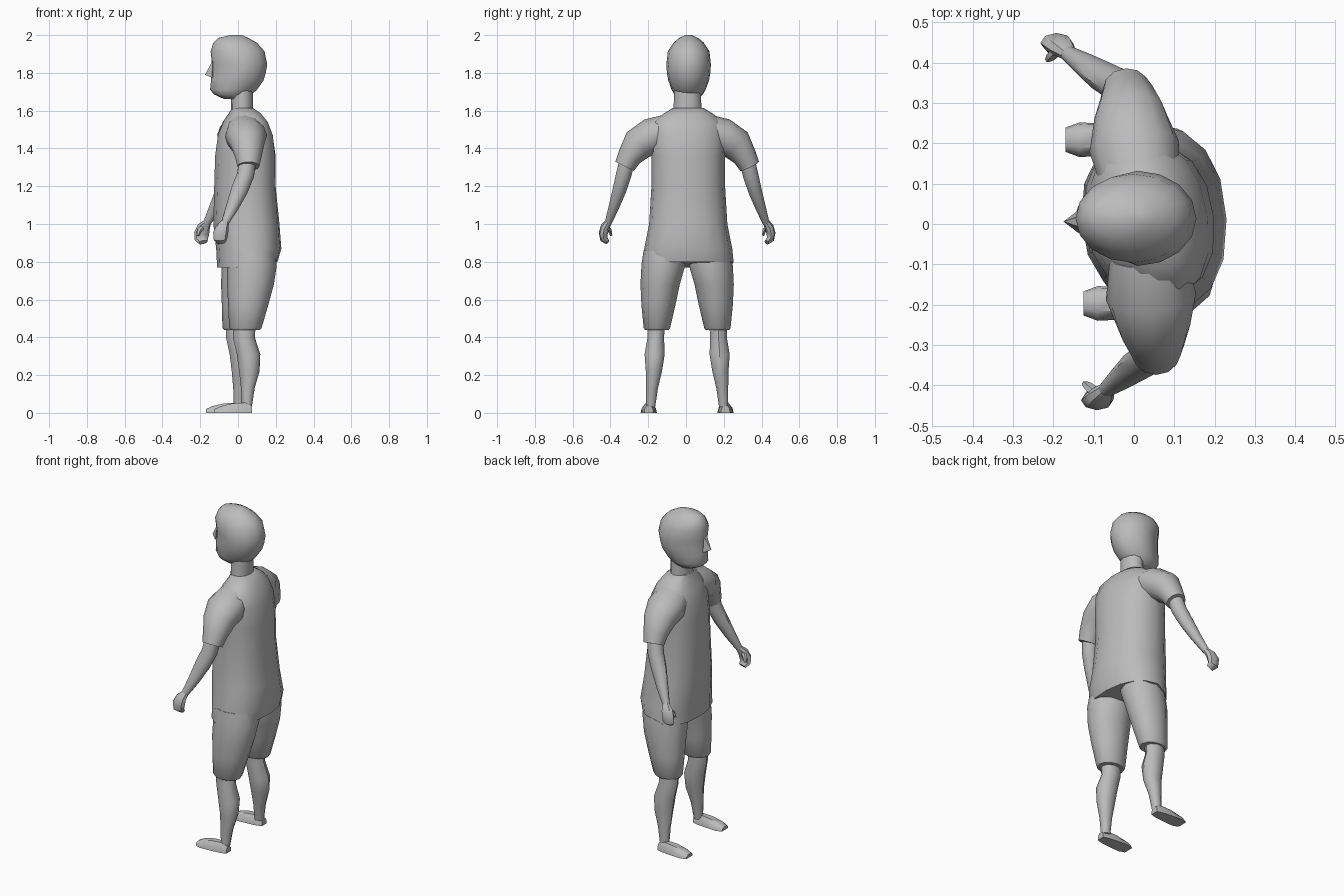
import bpy, bmesh, math
from mathutils import Vector

grey = bpy.data.materials.new("plain_grey")
grey.diffuse_color = (0.5, 0.5, 0.5, 1)


def finish(name, bm, angle=40):
    bmesh.ops.recalc_face_normals(bm, faces=bm.faces[:])
    me = bpy.data.meshes.new(name)
    bm.to_mesh(me)
    bm.free()
    me.materials.append(grey)
    ob = bpy.data.objects.new(name, me)
    bpy.context.collection.objects.link(ob)
    bpy.ops.object.select_all(action='DESELECT')
    ob.select_set(True)
    bpy.context.view_layer.objects.active = ob
    bpy.ops.object.shade_smooth_by_angle(angle=math.radians(angle))
    return ob


def loft(name, rings, angle=40):
    """Skin a list of equal-length point rings and cap both ends."""
    bm = bmesh.new()
    vs = [[bm.verts.new(p) for p in r] for r in rings]
    n = len(vs[0])
    for a, b in zip(vs, vs[1:]):
        for i in range(n):
            j = (i + 1) % n
            bm.faces.new((a[i], a[j], b[j], b[i]))
    bm.faces.new(vs[0])
    bm.faces.new(vs[-1])
    return finish(name, bm, angle)


def oval(c, u, v, ru, rv, n, e=1.0):
    """Oval ring; e below 1 makes it boxier."""
    pts = []
    for i in range(n):
        a = 2 * math.pi * i / n
        ca, sa = math.cos(a), math.sin(a)
        pts.append(Vector(c) + u * math.copysign(abs(ca) ** e, ca) * ru
                   + v * math.copysign(abs(sa) ** e, sa) * rv)
    return pts


X, Y, Z = Vector((1, 0, 0)), Vector((0, 1, 0)), Vector((0, 0, 1))


def side_point(s, x, y, z):
    """Mirror a limb point; the +y side is swung a little forward (-x)."""
    if s > 0:
        return Vector((x - 0.23 * y, y + 0.012, z))
    return Vector((x, -y, z))


def limb(name, s, rows, n=10, flat=False):
    """rows: x, y, z, radius along x, radius across."""
    pts = [side_point(s, *r[:3]) for r in rows]
    rings = []
    for i, (p, r) in enumerate(zip(pts, rows)):
        t = pts[min(i + 1, len(pts) - 1)] - pts[max(i - 1, 0)]
        t = -Z if flat else t.normalized()
        u = (X - t * X.dot(t)).normalized()
        rings.append(oval(p, u, t.cross(u), r[3], r[4], n))
    return loft(name, rings)


# Shirt body: z, front x, back x, half width, shear of the twist
shirt = [(0.80, -0.11, 0.21, 0.240, 0.04), (0.87, -0.115, 0.23, 0.233, 0.04),
         (1.00, -0.13, 0.22, 0.207, 0.05), (1.20, -0.125, 0.20, 0.195, 0.07),
         (1.36, -0.12, 0.20, 0.195, 0.09), (1.47, -0.105, 0.185, 0.20, 0.12),
         (1.54, -0.075, 0.155, 0.185, 0.15), (1.585, -0.045, 0.12, 0.13, 0.15),
         (1.615, -0.03, 0.08, 0.08, 0.1)]
rings = []
for z, f, b, w, sh in shirt:
    r = oval(((f + b) / 2, 0.012, z), X, Y, (b - f) / 2, w, 16, 0.88)
    for p in r:
        p.x -= sh * p.y
        if z < 0.81 and p.x < 0:          # front hem dips slightly
            p.z -= 0.03
    rings.append(r)
loft("shirt_body", rings)

# Neck
loft("neck", [oval((0.022, 0.008, z), X, Y, 0.058, w, 12)
              for z, w in ((1.57, 0.078), (1.65, 0.072), (1.74, 0.07))])

# Head: z, front x, back x, half width
head = [(1.662, -0.075, 0.03, 0.045), (1.685, -0.125, 0.07, 0.075),
        (1.71, -0.148, 0.10, 0.090), (1.76, -0.143, 0.135, 0.108),
        (1.80, -0.140, 0.147, 0.115), (1.845, -0.138, 0.155, 0.118),
        (1.915, -0.145, 0.14, 0.110), (1.96, -0.13, 0.10, 0.080),
        (1.985, -0.105, 0.055, 0.050), (2.0, -0.04, 0.02, 0.018)]
rings = []
for z, f, b, w in head:
    r = oval(((f + b) / 2, 0.014, z), X, Y, (b - f) / 2, w, 16)
    for p in r:                            # face sits inside the hairline
        if p.x < -0.04 and 1.7 < z < 1.9:
            p.y = 0.014 + (p.y - 0.014) * 0.87
    rings.append(r)
loft("head", rings, 35)

# Nose
bm = bmesh.new()
pts = [(-0.134, -0.008, 1.865), (-0.134, 0.02, 1.865), (-0.175, 0.006, 1.79),
       (-0.138, -0.022, 1.775), (-0.138, 0.034, 1.775), (-0.11, 0.006, 1.80)]
for p in pts:
    bm.verts.new(p)
bmesh.ops.convex_hull(bm, input=bm.verts[:])
finish("nose", bm, 50)

for s, side in ((-1, "right"), (1, "left")):
    # Sleeve
    limb(side + "_sleeve", s, [
        (0.035, 0.08, 1.50, 0.095, 0.085), (0.042, 0.18, 1.465, 0.112, 0.097),
        (0.05, 0.255, 1.42, 0.090, 0.088), (0.055, 0.30, 1.355, 0.070, 0.064),
        (0.055, 0.325, 1.305, 0.058, 0.055)], 12)
    # Arm
    limb(side + "_arm", s, [
        (0.052, 0.31, 1.34, 0.045, 0.044), (0.04, 0.33, 1.26, 0.046, 0.043),
        (0.008, 0.352, 1.18, 0.045, 0.038), (-0.03, 0.382, 1.09, 0.034, 0.029),
        (-0.07, 0.412, 1.005, 0.020, 0.019)], 10)
    # Curled hand and thumb
    limb(side + "_hand", s, [
        (-0.066, 0.410, 1.012, 0.020, 0.018), (-0.082, 0.428, 0.985, 0.034, 0.024),
        (-0.092, 0.438, 0.950, 0.040, 0.024), (-0.094, 0.435, 0.920, 0.036, 0.020),
        (-0.090, 0.415, 0.903, 0.026, 0.013)], 8)
    limb(side + "_thumb", s, [
        (-0.088, 0.422, 0.985, 0.016, 0.014), (-0.112, 0.404, 0.968, 0.014, 0.011),
        (-0.122, 0.396, 0.940, 0.008, 0.007)], 6)
    # Shorts leg
    limb(side + "_shorts_leg", s, [
        (0.070, 0.115, 0.86, 0.125, 0.110), (0.073, 0.120, 0.78, 0.132, 0.116),
        (0.066, 0.137, 0.68, 0.124, 0.104), (0.054, 0.146, 0.57, 0.106, 0.090),
        (0.039, 0.154, 0.45, 0.086, 0.070), (0.039, 0.154, 0.44, 0.078, 0.063)],
        12, True)
    # Lower leg
    limb(side + "_lower_leg", s, [
        (0.035, 0.158, 0.48, 0.060, 0.050), (0.031, 0.160, 0.40, 0.058, 0.046),
        (0.056, 0.166, 0.31, 0.062, 0.056), (0.060, 0.170, 0.22, 0.054, 0.045),
        (0.052, 0.180, 0.13, 0.036, 0.033), (0.047, 0.187, 0.03, 0.026, 0.025)],
        10, True)
    # Foot: x, half width, height
    rings = []
    for x, w, h in ((0.075, 0.024, 0.038), (0.035, 0.034, 0.054),
                    (-0.03, 0.040, 0.050), (-0.09, 0.043, 0.036),
                    (-0.125, 0.030, 0.020)):
        c = side_point(s, 0, 0.197, 0)
        rings.append([c + Vector((x, k * w, m * h)) for k, m in
                      ((-1, 0), (1, 0), (0.9, 0.55), (0.45, 1),
                       (-0.45, 1), (-0.9, 0.55))])
    loft(side + "_foot", rings)
